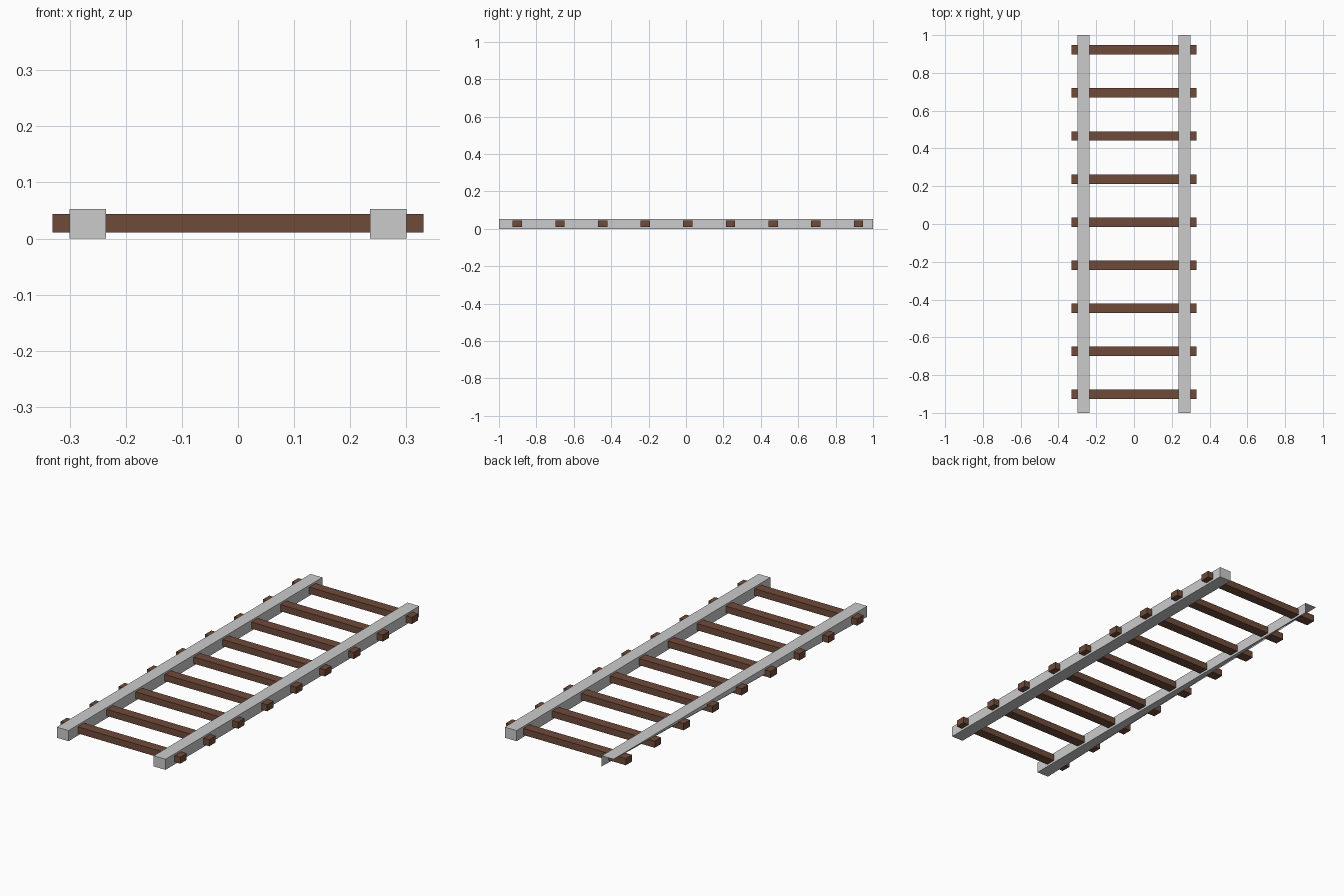
import bpy, bmesh

if "Cube" in bpy.data.objects:
    bpy.data.objects.remove(bpy.data.objects["Cube"])

brown = bpy.data.materials.new("tie_brown")
brown.diffuse_color = (0.16, 0.07, 0.042, 1)
brown.use_nodes = True
brown.node_tree.nodes["Principled BSDF"].inputs["Base Color"].default_value = brown.diffuse_color


def box(name, lo, hi, mat=None, open_corner=False):
    bm = bmesh.new()
    bmesh.ops.create_cube(bm, size=1)
    for v in bm.verts:
        v.co = [lo[i] + (v.co[i] + 0.5) * (hi[i] - lo[i]) for i in range(3)]
    if open_corner:
        # broken corner: split the outer side and underside diagonally, then drop the corner
        bm.verts.ensure_lookup_table()

        def at(x, y, z):
            return min(bm.verts, key=lambda v: abs(v.co.x - x) + abs(v.co.y - y) + abs(v.co.z - z))
        corner = at(lo[0], hi[1], lo[2])
        front_low = at(lo[0], lo[1], lo[2])
        back_top = at(lo[0], hi[1], hi[2])
        back_inner = at(hi[0], hi[1], lo[2])
        bmesh.ops.connect_verts(bm, verts=[front_low, back_top])
        bmesh.ops.connect_verts(bm, verts=[front_low, back_inner])
        bmesh.ops.delete(bm, geom=[corner], context='VERTS')
    me = bpy.data.meshes.new(name)
    bm.to_mesh(me)
    bm.free()
    ob = bpy.data.objects.new(name, me)
    bpy.context.collection.objects.link(ob)
    if mat:
        me.materials.append(mat)
    return ob


# Rails; the left one has an open lower back corner
box("left_rail", (-0.3, -1, 0), (-0.235, 1, 0.053), open_corner=True)
box("right_rail", (0.235, -1, 0), (0.3, 1, 0.053))

# Cross ties passing through both rails
for i in range(9):
    y = -0.902 + 0.228 * i
    box(f"tie_{i + 1}", (-0.331, y - 0.025, 0.011), (0.331, y + 0.025, 0.044), brown)
